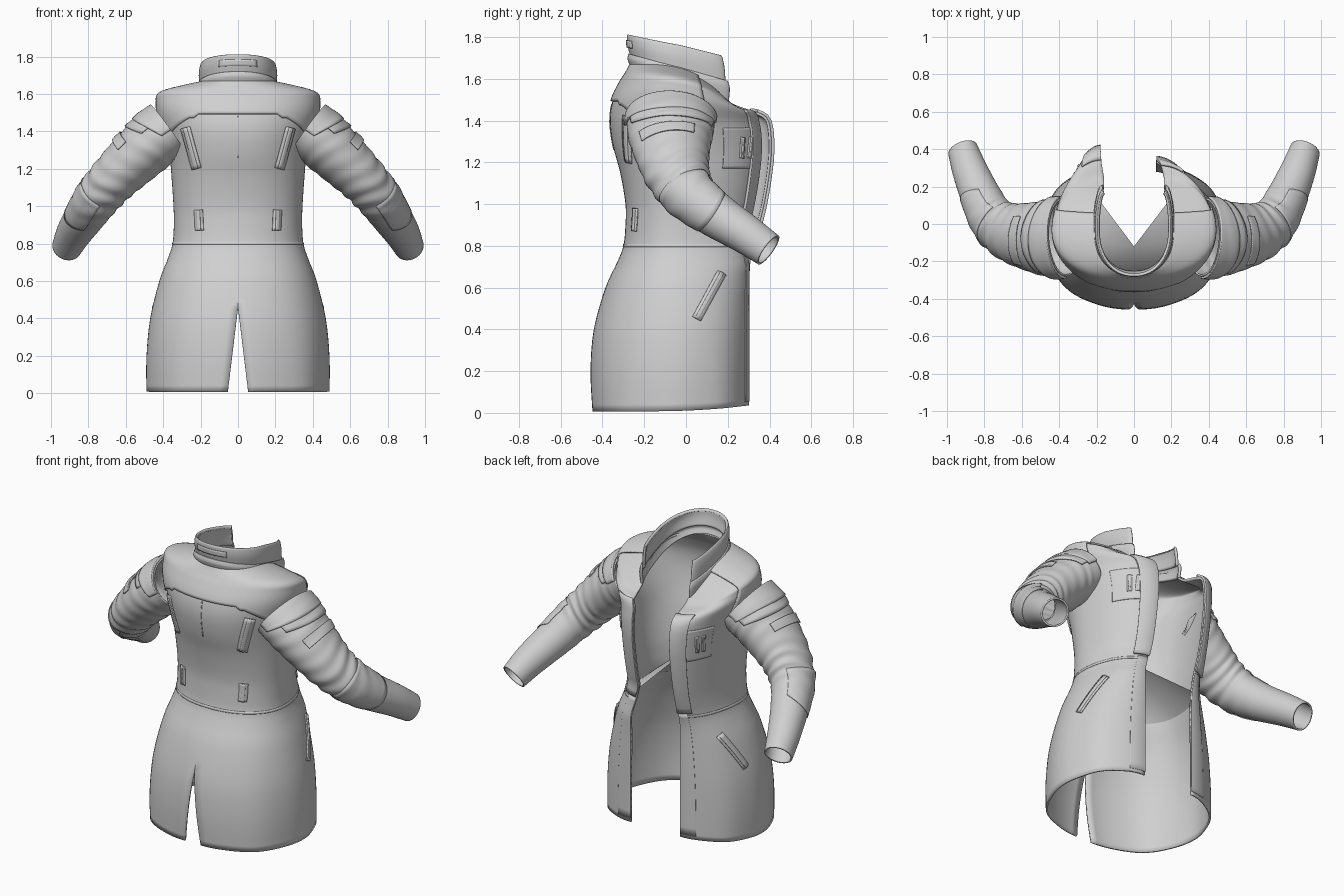
import bpy, bmesh, math
from mathutils import Vector
from mathutils.bvhtree import BVHTree

cube = bpy.data.objects.get("Cube")
if cube:
    bpy.data.objects.remove(cube)

cloth = bpy.data.materials.new("light_grey_cloth")
cloth.use_nodes = True
GREY = (0.63, 0.63, 0.63, 1)
cloth.diffuse_color = GREY
cloth.node_tree.nodes["Principled BSDF"].inputs["Base Color"].default_value = GREY


def build(name, verts, faces, thick=0.0, offset=-1, angle=40):
    """Welded mesh object with optional cloth thickness and smooth shading."""
    mesh = bpy.data.meshes.new(name)
    mesh.from_pydata(verts, [], faces)
    bm = bmesh.new()
    bm.from_mesh(mesh)
    bmesh.ops.remove_doubles(bm, verts=bm.verts, dist=0.0003)
    bm.to_mesh(mesh)
    bm.free()
    mesh.materials.append(cloth)
    obj = bpy.data.objects.new(name, mesh)
    bpy.context.collection.objects.link(obj)
    if thick:
        mod = obj.modifiers.new("thickness", 'SOLIDIFY')
        mod.thickness, mod.offset = thick, offset
    bpy.ops.object.select_all(action='DESELECT')
    obj.select_set(True)
    bpy.context.view_layer.objects.active = obj
    bpy.ops.object.shade_smooth_by_angle(angle=math.radians(angle))


def grid(func, nu, nv, flip=False):
    """Quads over func(u, v) with u and v running from 0 to 1."""
    verts = [func(i / nu, j / nv) for i in range(nu + 1) for j in range(nv + 1)]
    faces = []
    for i in range(nu):
        for j in range(nv):
            a = i * (nv + 1) + j
            f = (a, a + 1, a + nv + 2, a + nv + 1)
            faces.append(f[::-1] if flip else f)
    return verts, faces


def spline(rows, u):
    """Catmull-Rom blend of rows at index u."""
    last = len(rows) - 1
    i = min(int(u), last - 1)
    t = u - i
    a, b, c, d = (rows[max(0, min(last, k))] for k in range(i - 1, i + 3))
    return [q + 0.5 * t * (r - p + t * (2*p - 5*q + 4*r - s + t * (3*(q - r) + s - p)))
            for p, q, r, s in zip(a, b, c, d)]


def section(row, s, drop_power, gap=0, shift=0):
    """Point on an open ring: s = 0 mid back, s = +-1 the opening edges."""
    z, w, back, front, edge, drop = row
    side, mid = (1 if s >= 0 else -1), -0.03
    ang = abs(s) * math.pi
    sin, cos = max(0, math.sin(ang)), math.cos(ang)
    if cos >= 0:
        x = gap + (w - gap) * sin ** 0.92
        y = mid - (mid - back) * cos ** 0.92
    else:
        edge -= shift * side
        front -= shift * (1 + side)
        k = 1 + 4 * shift
        x = edge + (w - edge) * sin ** k
        y = mid + (front - mid) * (-cos) ** k
    return Vector((side * x, y, z - drop * ((1 - cos) / 2) ** drop_power))


# Coat body rows: height, half width, back, front, opening edge, front drop
BODY = [
    (.006, .487, -.445, .30, .17, -.03), (.2, .487, -.455, .30, .17, 0),
    (.4, .468, -.44, .30, .17, 0), (.6, .42, -.385, .30, .17, 0),
    (.72, .375, -.33, .305, .17, 0), (.8, .35, -.3, .32, .16, 0),
    (.9, .343, -.29, .35, .15, 0), (1, .345, -.29, .375, .15, 0),
    (1.15, .355, -.315, .4, .15, 0), (1.28, .367, -.35, .41, .15, 0),
    (1.4, .395, -.365, .395, .15, 0), (1.5, .425, -.35, .34, .16, .06),
    (1.575, .43, -.315, .27, .16, .12), (1.615, .415, -.29, .24, .16, .15),
    (1.645, .3, -.272, .215, .16, .16), (1.665, .2, -.262, .2, .16, .17)]
TOP = len(BODY) - 1
SLIT = 0.46


def row_at(z):
    for i in range(TOP):
        if z <= BODY[i + 1][0]:
            return i + (z - BODY[i][0]) / (BODY[i + 1][0] - BODY[i][0])
    return TOP


def body(u, s, side=1):
    row = spline(BODY, u)
    gap = 0.055 * max(0, 1 - row[0] / SLIT)
    shift = 0.03 * max(0, min(1, (row[0] - .7) * 5, (1.6 - row[0]) * 5))
    p = section(row, s, 3, gap, shift)
    if s == 0:
        p.x = side * gap
    if row[0] < 0.8:  # gentle panel folds in the skirt
        p += Vector((p.x, p.y, 0)) * 0.008 * math.cos(abs(s) * 26) * (0.8 - row[0])
    return p


# Coat body: two halves welded above the vent
verts, faces = [], []
for side in (1, -1):
    v, f = grid(lambda a, b: body(a * TOP, side * b, side), TOP * 4, 40, side < 0)
    faces += [tuple(i + len(verts) for i in q) for q in f]
    verts += v
tree = BVHTree.FromPolygons(verts, faces)
build("coat_body", verts, faces, 0.012)


def body_patch(name, s0, s1, z0, z1, thick, n=16):
    """Raised cloth panel lying on the body; z0 may depend on s."""
    def f(a, b):
        s = s0 + (s1 - s0) * b
        low = row_at(z0(s) if callable(z0) else z0)
        return body(low + (row_at(z1) - low) * a, s)
    build(name, *grid(f, n, 56, s1 < s0), thick, 1)


def yoke_hem(s):
    t = abs(s)
    return 1.49 - 0.02 * (t > 0.17) - 0.1 * max(0, min(1, (t - 0.2) * 5))


body_patch("yoke", -.62, .62, yoke_hem, 1.665, 0.01, 24)
body_patch("waist_seam", -1, 1, 0.795, 0.81, 0.002, 2)
for side, label in ((1, "left"), (-1, "right")):
    body_patch(label + "_front_placket", side * 0.86, side, 0.83, 1.5, 0.014)
    body_patch(label + "_chest_panel", side * 0.7, side * 0.87, 1.17, 1.36, 0.003)
    body_patch(label + "_skirt_facing", side * 0.9, side, 0.04, 0.82, 0.003)

# Inner lining cone at the waist
ring = [body(row_at(.78), -.8 + 1.6 * i / 32) * 0.97 for i in range(33)]
build("waist_lining", ring + [Vector((0, -.12, 1.05))],
      [(i, i + 1, 33) for i in range(32)])

# Collar: a low stand and a taller upper band, both sloping to the opening
STAND = [(1.66, .205, -.268, .205, .165, .17), (1.695, .218, -.28, .21, .17, .14),
         (1.72, .212, -.275, .2, .17, .13)]
BAND = [(1.71, .205, -.268, .19, .165, .13), (1.76, .21, -.28, .185, .165, .11),
        (1.8, .203, -.283, .175, .165, .1), (1.812, .195, -.278, .17, .16, .1)]
for name, rows in (("collar_stand", STAND), ("collar_band", BAND)):
    build(name, *grid(lambda a, b: section(spline(rows, a * (len(rows) - 1)),
                                           2 * b - 1, 1), 10, 64), 0.018)
TAB = [(1.75, .21, -.281, .19, .165, .1), (1.785, .206, -.284, .18, .165, .1)]
build("collar_tab", *grid(lambda a, b: section(spline(TAB, a), .3 * b - .15, 1),
                          3, 12), 0.004, 1)

# Sleeve path: x, y, z, depth radius, height radius
ARM = [(.37, -.07, 1.405, .21, .155), (.46, -.075, 1.34, .205, .155),
       (.57, -.065, 1.24, .18, .145), (.67, -.04, 1.14, .155, .13),
       (.75, .02, 1.045, .13, .12), (.815, .14, .95, .11, .108),
       (.875, .28, .86, .095, .095), (.915, .395, .78, .085, .08)]
END = len(ARM) - 1


def sleeve(u, ang, side, lift=0):
    """Point on the sleeve; angle 0 is upwards and outwards."""
    x, y, z, deep, high = spline(ARM, u)
    ahead, behind = spline(ARM, min(END, u + .05)), spline(ARM, max(0, u - .05))
    t = (Vector(ahead[:3]) - Vector(behind[:3])).normalized()
    n = Vector((0, 1, 0))
    n = (n - t * n.dot(t)).normalized()
    up = n.cross(t)
    if up.x < 0:
        up = -up
    crease = math.exp(-(u - 3.4) ** 2) + 0.5 * math.exp(-(u - 1.2) ** 2 * 3)
    lift += 0.005 * crease * math.sin(u * 11 + 2 * math.sin(ang * 2))
    p = Vector((x, y, z)) + up * math.cos(ang) * (high + lift) \
        + n * math.sin(ang) * (deep + lift)
    # the armhole follows the side of the body
    p.x = side * max(p.x, 0.36 - 2 * (p.y + 0.05) ** 2)
    return p


def sleeve_patch(name, side, u0, u1, half, turn, lift, thick, bow=0):
    """Cloth panel wrapped over the sleeve, its lower edge bowed."""
    def f(a, b):
        c = 2 * b - 1
        return sleeve(u0 + (u1 - bow * c * c - u0) * a, turn + half * c, side, lift)
    build(name, *grid(f, 10, 28, side > 0), thick, 1)


for side, label in ((1, "left"), (-1, "right")):
    v, f = grid(lambda a, b: sleeve(a * END, b * math.tau, side), 84, 48, side > 0)
    build(label + "_sleeve", v, f, 0.01)
    sleeve_patch(label + "_shoulder_cap", side, 0, 1, 1.5, -.1, .002, .013, .4)
    sleeve_patch(label + "_shoulder_layer", side, 0, 1.35, 1.2, .1, .001, .008, .3)
    sleeve_patch(label + "_arm_badge", side, 1.6, 1.95, .75, -.15, .002, .008)
    sleeve_patch(label + "_elbow_patch", side, 3.7, 5.2, 1.4, -.5, .001, .004, .3)

RAYS = {"back": (Vector((0, 1, 0)), 0),
        "left": (Vector((-1, 0, 0)), 1), "right": (Vector((1, 0, 0)), 1)}


def strip(name, view, start, end, width, thick):
    """Thin plate projected on the body between two points in a view plane."""
    ray, axis = RAYS[view]
    a, b = Vector(start), Vector(end)
    across = Vector((-(b - a).y, (b - a).x)).normalized() * width

    def f(i, j):
        q = a.lerp(b, i) + across * (j - 0.5)
        p = Vector((0, q.x, q.y)) if axis else Vector((q.x, 0, q.y))
        hit = tree.ray_cast(p - ray * 2, ray)[0]
        return hit if hit else p
    v, faces = grid(f, 10, 3)
    n = (v[1] - v[0]).cross(v[4] - v[0])
    if n.dot(ray) > 0:
        faces = [q[::-1] for q in faces]
    build(name, v, faces, thick, 1)


# Tabs, vents and welt pockets: a flat base with a narrow raised centre
for side, label in ((1, "left"), (-1, "right")):
    details = [
        ("upper_back_tab", "back", (.28 * side, 1.42), (.22 * side, 1.2), .05),
        ("lower_back_tab", "back", (.21 * side, .98), (.205 * side, .87), .045),
        ("hip_pocket", label, (.17, .67), (.05, .45), .045),
        ("chest_slot", label, (.27, 1.32), (.265, 1.22), .022),
        ("inner_chest_slot", label, (.31, 1.32), (.3, 1.22), .022)]
    for name, view, start, end, width in details:
        strip(f"{label}_{name}", view, start, end, width, 0.006)
        strip(f"{label}_{name}_welt", view, start, end, width * 0.4, 0.012)
strip("back_seam", "back", (0, 1.48), (0, 1.26), .006, .003)
